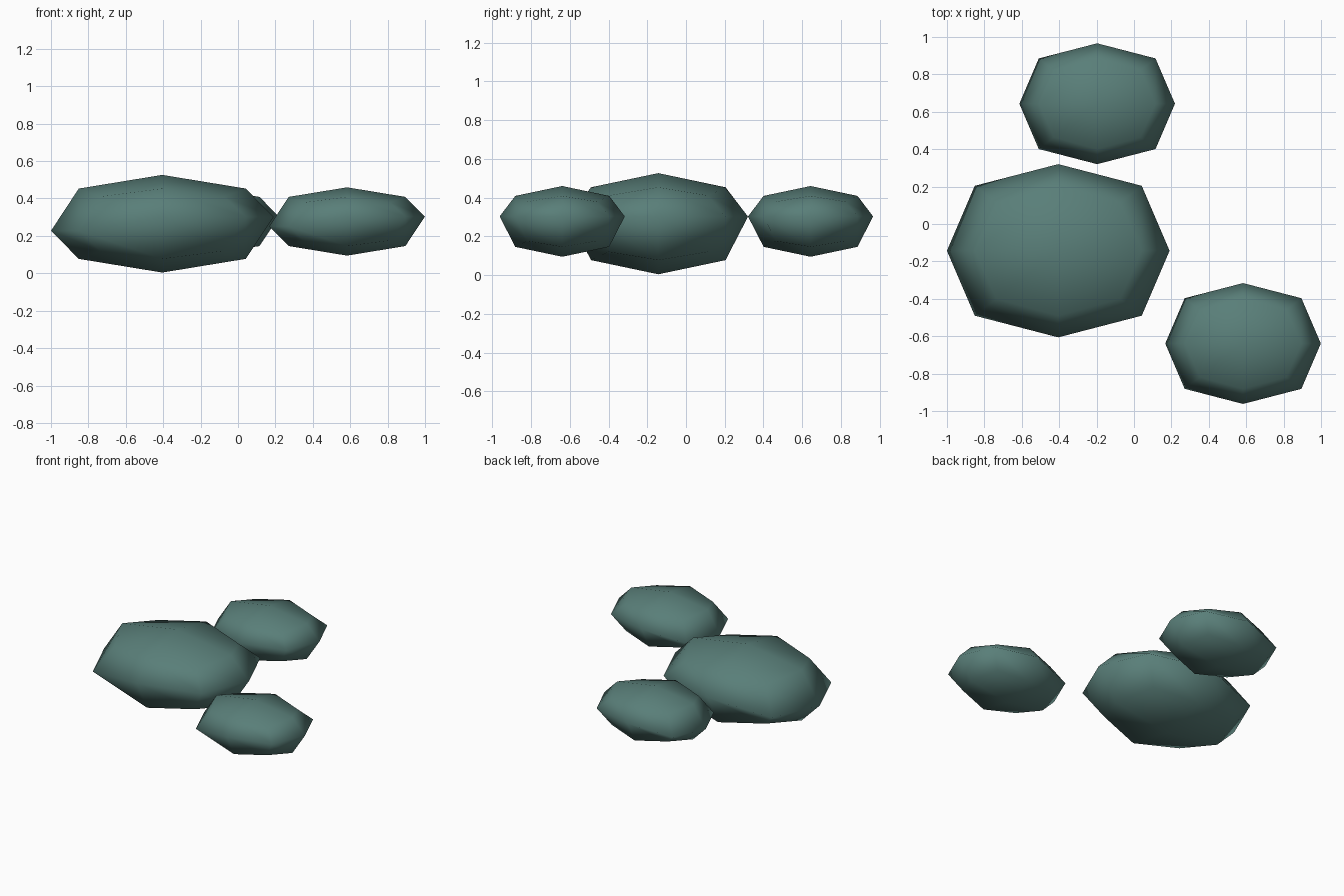
import bpy, bmesh
from mathutils import Vector

if "Cube" in bpy.data.objects:
    bpy.data.objects.remove(bpy.data.objects["Cube"])

mat = bpy.data.materials.new("mossy_stone")
mat.diffuse_color = (0.10, 0.21, 0.19, 1)
mat.use_nodes = True
mat.node_tree.nodes["Principled BSDF"].inputs["Base Color"].default_value = mat.diffuse_color


def pebble(name, centre, half):
    """Cube split once and rounded: 26 points, smooth shaded."""
    bm = bmesh.new()
    bmesh.ops.create_cube(bm, size=2)
    bmesh.ops.subdivide_edges(bm, edges=bm.edges[:], cuts=1, use_grid_fill=True)
    for v in bm.verts:
        x, y, z = (round(c) for c in v.co)
        n = abs(x) + abs(y) + abs(z)
        v.co = Vector((x, y, z)) * {1: 1.0, 2: 0.75, 3: 0.5556}[n]
        if z == 0:                      # uneven waist: low on the left
            v.co.z = -0.145 if x < 0 else 0.14
        elif n == 2:
            v.co.z *= 0.96
        v.co = Vector(a * b for a, b in zip(v.co, half))
    bmesh.ops.recalc_face_normals(bm, faces=bm.faces[:])
    for f in bm.faces:
        f.smooth = True
    me = bpy.data.meshes.new(name)
    bm.to_mesh(me)
    bm.free()
    me.materials.append(mat)
    ob = bpy.data.objects.new(name, me)
    ob.location = centre
    bpy.context.collection.objects.link(ob)
    return ob


# One large stone and two small ones of the same shape
pebble("large_stone", (-0.405, -0.143, 0.265), (0.595, 0.463, 0.261))
small = (0.416, 0.323, 0.1825)
pebble("back_stone", (-0.197, 0.643, 0.277), small)
pebble("front_stone", (0.583, -0.639, 0.277), small)
